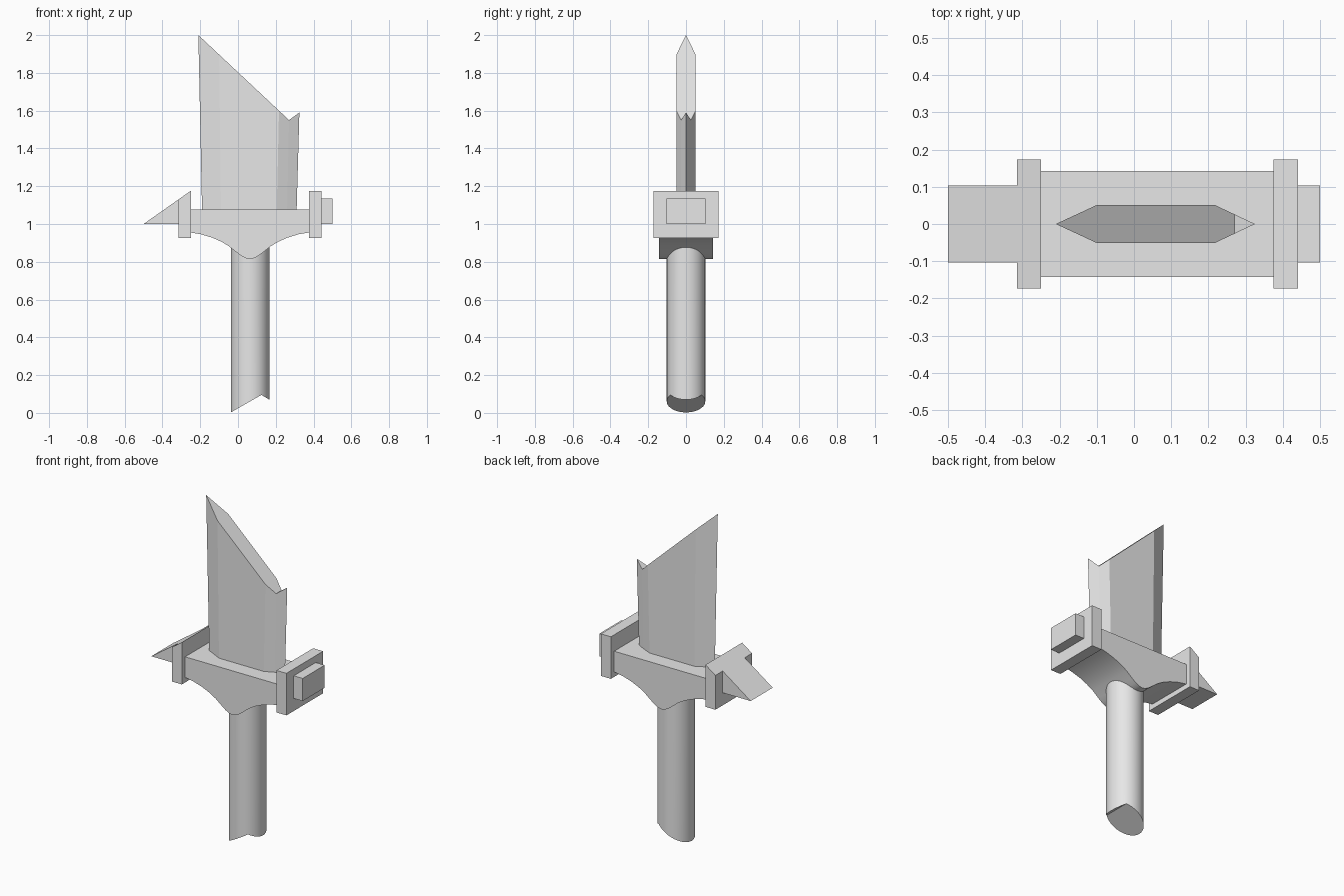
import bpy, bmesh, math

cube = bpy.data.objects.get("Cube")
if cube:
    bpy.data.objects.remove(cube, do_unlink=True)

grey = bpy.data.materials.new("plain grey")
grey.use_nodes = True
grey.diffuse_color = (0.8, 0.8, 0.8, 1)
grey.node_tree.nodes["Principled BSDF"].inputs["Base Color"].default_value = grey.diffuse_color


def finish(name, bm, smooth=False):
    bmesh.ops.remove_doubles(bm, verts=bm.verts, dist=1e-5)
    bmesh.ops.recalc_face_normals(bm, faces=bm.faces)
    mesh = bpy.data.meshes.new(name)
    bm.to_mesh(mesh)
    bm.free()
    mesh.materials.append(grey)
    obj = bpy.data.objects.new(name, mesh)
    bpy.context.collection.objects.link(obj)
    if smooth:
        bpy.ops.object.select_all(action='DESELECT')
        obj.select_set(True)
        bpy.context.view_layer.objects.active = obj
        bpy.ops.object.shade_smooth_by_angle(angle=math.radians(25))
    return obj


def slab(name, profile, half_depth, smooth=False):
    """Extrude an x-z outline symmetrically along y."""
    bm = bmesh.new()
    face = bm.faces.new([bm.verts.new((x, -half_depth, z)) for x, z in profile])
    new = bmesh.ops.extrude_face_region(bm, geom=[face])["geom"]
    moved = [v for v in new if isinstance(v, bmesh.types.BMVert)]
    bmesh.ops.translate(bm, verts=moved, vec=(0, 2 * half_depth, 0))
    return finish(name, bm, smooth)


def box(name, x0, x1, z0, z1, half_depth):
    return slab(name, [(x0, z0), (x1, z0), (x1, z1), (x0, z1)], half_depth)


def loft(name, stations, smooth=False):
    """Solid through stations along x: bottom point, top point, half thickness."""
    bm = bmesh.new()
    rings = []
    for xb, zb, xt, zt, t in stations:
        corners = [(xb, -t, zb), (xb, t, zb), (xt, t, zt), (xt, -t, zt)]
        rings.append([bm.verts.new(c) for c in corners])
    for a, b in zip(rings, rings[1:]):
        for i in range(4):
            j = (i + 1) % 4
            bm.faces.new((a[i], a[j], b[j], b[i]))
    bmesh.ops.dissolve_degenerate(bm, dist=1e-5, edges=bm.edges)
    return finish(name, bm, smooth)


# Broken blade, slightly flared, with bevelled edges and a notched tip
base = 1.06
loft("blade", [
    (-0.19, base, -0.21, 2.0, 0),
    (-0.09, base, -0.10, 1.897, 0.051),
    (0.205, base, 0.217, 1.60, 0.051),
    (0.26, base, 0.27, 1.55, 0.026),
    (0.31, base, 0.325, 1.59, 0)])

# Round grip with a broken lower end
mid, radius, steps = 0.064, 0.102, 20
peak = mid + radius * math.cos(math.radians(54))
grip = []
for i in range(steps + 1):
    a = math.pi * (1 - i / steps)
    x = mid + radius * math.cos(a)
    low = 0.095 - (0.57 * (peak - x) if x < peak else 0.6 * (x - peak))
    grip.append((x, max(low, 0), x, 0.95, radius * math.sin(a) if 0 < i < steps else 0))
loft("grip", grip, smooth=True)

# Crossguard with a curved belly, mirrored about its middle
centre = 0.0625
half = [(0.313, 0.955), (0.26, 0.946), (0.20, 0.928), (0.15, 0.906), (0.11, 0.882),
        (0.07, 0.85), (0.045, 0.831), (0.022, 0.819)]
belly = [(centre - d, z) for d, z in half] + [(centre, 0.815)]
belly += [(centre + d, z) for d, z in reversed(half)]
slab("crossguard", belly + [(0.3755, 1.078), (-0.2505, 1.078)], 0.142, smooth=True)

# End plates: the right-hand one is broken off along a slope
slab("broken_end_plate",
     [(-0.315, 0.925), (-0.25, 0.925), (-0.25, 1.176), (-0.315, 1.13)], 0.173)
box("end_plate", 0.375, 0.441, 0.925, 1.176, 0.173)

# Guard tips
slab("broken_guard_tip", [(-0.5, 1.0), (-0.315, 1.0), (-0.315, 1.13)], 0.104)
box("guard_tip", 0.441, 0.5, 1.0, 1.135, 0.104)
